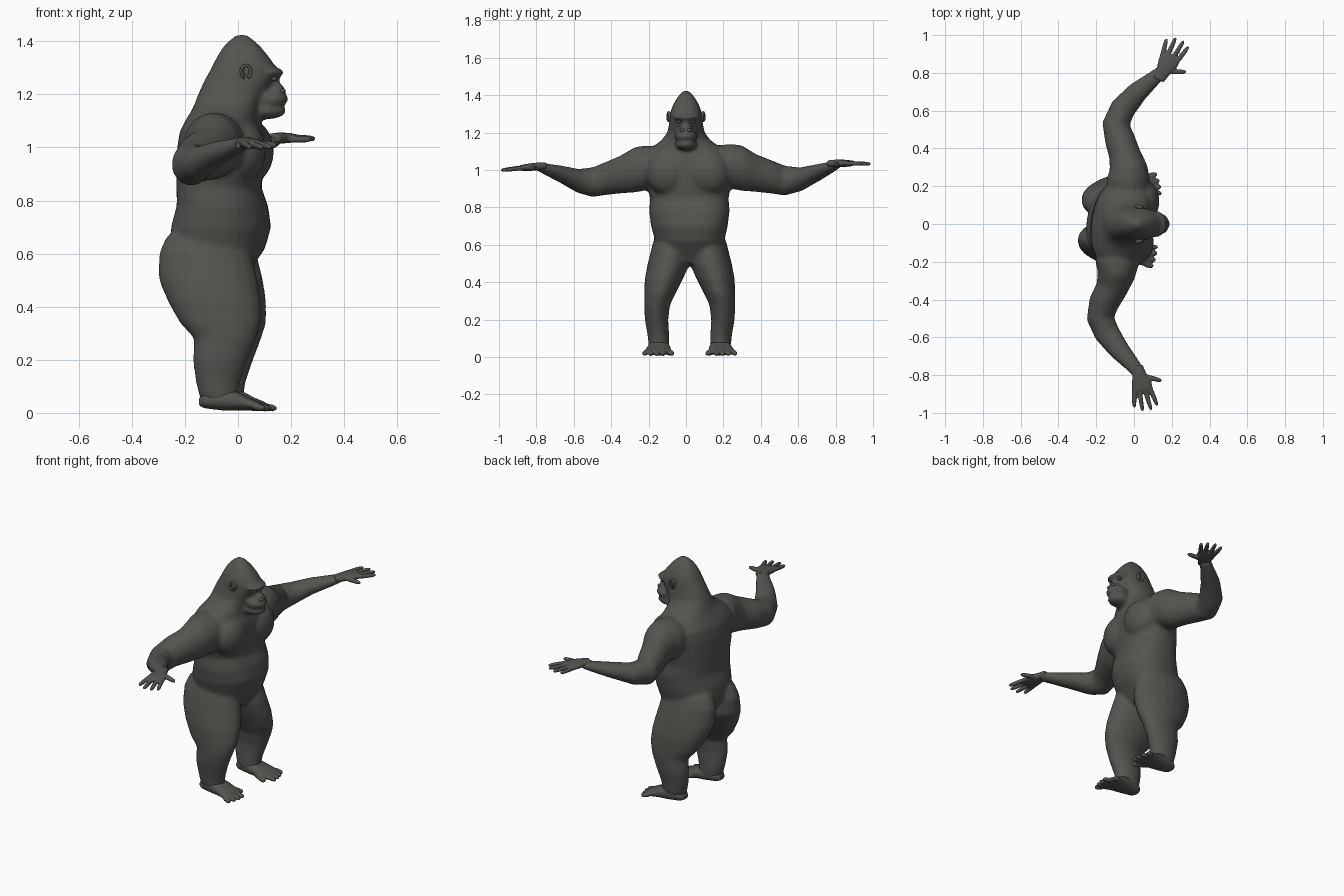
import bpy, bmesh, math
from mathutils import Vector as V, Matrix

FUR = bpy.data.materials.new("dark_grey_fur")
FUR.diffuse_color = (0.088, 0.09, 0.08, 1)


def loft(bm, rings, n=20, p=2.0):
    """Closed skin through rings of (centre, half-axis u, half-axis v)."""
    loops = []
    for c, u, v in rings:
        loop = []
        for i in range(n):
            a = 2 * math.pi * i / n
            ca, sa = math.cos(a), math.sin(a)
            q = lambda t: math.copysign(abs(t) ** (2 / p), t)
            loop.append(bm.verts.new(V(c) + V(u) * q(ca) + V(v) * q(sa)))
        loops.append(loop)
    for a, b in zip(loops, loops[1:]):
        for i in range(n):
            j = (i + 1) % n
            bm.faces.new((a[i], a[j], b[j], b[i]))
    bm.faces.new(loops[0][::-1])
    bm.faces.new(loops[-1])


def ball(bm, c, r):
    m = Matrix.Translation(c) @ Matrix.Diagonal((*r, 1))
    bmesh.ops.create_uvsphere(bm, u_segments=20, v_segments=14, radius=1, matrix=m)


def digit(bm, a, b, r):
    """Finger or toe: tapered rod with a rounded tip."""
    a, b = V(a), V(b)
    d = (b - a).normalized()
    u = d.cross(V((0, 0, 1))).normalized()
    w = u.cross(d)
    steps = ((0, 1), (.5, 1), (.8, .9), (.94, .7), (1, .3))
    loft(bm, [(a.lerp(b, t), u * r * k, w * r * k) for t, k in steps], 10)


def finish(name, bm, voxel=0, smooth=4):
    bmesh.ops.recalc_face_normals(bm, faces=bm.faces)
    me = bpy.data.meshes.new(name)
    bm.to_mesh(me)
    bm.free()
    me.materials.append(FUR)
    ob = bpy.data.objects.new(name, me)
    bpy.context.collection.objects.link(ob)
    bpy.ops.object.select_all(action='DESELECT')
    bpy.context.view_layer.objects.active = ob
    ob.select_set(True)
    if voxel:
        m = ob.modifiers.new("fuse", 'REMESH')
        m.mode, m.voxel_size = 'VOXEL', voxel
        s = ob.modifiers.new("soften", 'SMOOTH')
        s.factor, s.iterations = 0.5, smooth
        for mod in ("fuse", "soften"):
            bpy.ops.object.modifier_apply(modifier=mod)
    bpy.ops.object.shade_smooth()
    return ob


body = bmesh.new()

# Torso, neck and skull: z, back x, front x, half width, centre y
TORSO = [(.50, -.17, .02, .09, .02), (.56, -.21, .06, .165, .02), (.62, -.25, .10, .185, .02),
         (.70, -.25, .122, .205, .018), (.78, -.228, .11, .215, .018), (.85, -.228, .085, .21, .018),
         (.92, -.228, .095, .225, .015), (1.0, -.225, .10, .24, .01), (1.06, -.215, .095, .24, .005),
         (1.11, -.19, .08, .20, 0), (1.16, -.165, .08, .13, 0), (1.20, -.15, .10, .10, 0),
         (1.25, -.128, .135, .09, 0), (1.30, -.10, .145, .085, 0), (1.34, -.08, .118, .074, 0),
         (1.38, -.055, .085, .052, 0), (1.405, -.03, .058, .034, 0), (1.424, -.005, .035, .014, 0)]
loft(body, [(((b + f) / 2, y, z), ((f - b) / 2, 0, 0), (.12 * w if z < 1.15 else 0, w, 0))
            for z, b, f, w, y in TORSO], 28, 2.3)

# Face: brow, upper muzzle, lower jaw, nose
ball(body, (.118, 0, 1.283), (.058, .074, .018))
ball(body, (.122, 0, 1.182), (.068, .062, .036))
ball(body, (.108, 0, 1.138), (.074, .058, .032))
ball(body, (.145, 0, 1.217), (.034, .034, .024))
ball(body, (.135, 0, 1.25), (.026, .018, .035))

# Chest muscles
for s in (1, -1):
    ball(body, (.03 + .015 * s, .012 + .108 * s, .985), (.09, .118, .12))

# Arms: path in plan for each side, with shared height and radii
ARM = [(1.02, .11, .11), (1.02, .115, .12), (1.01, .10, .122), (.985, .084, .102),
       (.965, .08, .09), (.943, .073, .08), (.95, .068, .064), (.985, .056, .046),
       (1.015, .040, .030), (1.03, .034, .022)]
PLAN = {1: [(-.03, .15), (-.03, .24), (-.03, .30), (-.05, .37), (-.075, .45), (-.095, .53),
            (-.06, .61), (.02, .70), (.11, .775), (.15, .81)],
        -1: [(-.085, -.12), (-.09, -.21), (-.095, -.27), (-.12, -.345), (-.16, -.42), (-.178, -.50),
             (-.145, -.575), (-.08, -.665), (0, -.755), (.03, -.80)]}
for s, plan in PLAN.items():
    rings = []
    for i, ((x, y), (z, rh, rz)) in enumerate(zip(plan, ARM)):
        a, b = V(plan[max(i - 1, 0)]), V(plan[min(i + 1, 9)])
        t = (b - a).normalized()
        rings.append(((x, y, z - (.008 if s < 0 else 0)), (t.y * rh, -t.x * rh, 0), (0, 0, rz)))
    loft(body, rings, 20)

# Legs: z, back x, front x, inner y, outer y
LEG = [(.70, -.22, .01, .03, .15), (.66, -.262, .035, .01, .18), (.6, -.288, .06, 0, .20),
       (.5, -.288, .085, 0, .225), (.42, -.255, .097, .035, .24), (.34, -.21, .097, .075, .244),
       (.28, -.155, .078, .105, .244), (.2, -.16, .048, .115, .24), (.12, -.15, .02, .11, .226),
       (.06, -.135, .01, .108, .22), (.035, -.12, .0, .115, .21)]
for s in (1, -1):
    loft(body, [(((b + f) / 2 + .01 * s, .02 + s * (i + o) / 2, z), ((f - b) / 2, 0, 0), (0, (o - i) / 2, 0))
                for z, b, f, i, o in LEG], 20)
finish("body", body, .011, 5)

# Hands: wrist position, pointing direction; the thumb side faces forward
for name, w, f in (("left_hand", (.143, .79, 1.035), (.437, .90, .01)),
                   ("right_hand", (.022, -.78, 1.02), (.186, -.98, -.08))):
    bm = bmesh.new()
    w, f = V(w), V(f).normalized()
    t = V((abs(f.y), -f.x * math.copysign(1, f.y), 0)).normalized()
    at = lambda d, o, h=0: w + f * d + t * o + V((0, 0, h))
    loft(bm, [(at(d, o), t * r, (0, 0, h)) for d, o, r, h in
              ((-.03, 0, .03, .018), (.02, .003, .038, .021), (.06, .006, .052, .02),
               (.1, .004, .056, .016), (.118, .004, .045, .01))], 16, 2.4)
    for base, tip, d in ((-.038, -.056, .185), (-.012, -.016, .212), (.016, .03, .215), (.044, .066, .198)):
        digit(bm, at(.09, base), at(d, tip, -.004), .0125)
    digit(bm, at(.03, .025, -.003), at(.072, .113, -.006), .0135)
    finish(name, bm, .005, 3)

# Feet with four toes and a splayed big toe
FOOT = [(-.137, .165, .042, .025, .015), (-.115, .165, .047, .045, .03), (-.04, .165, .05, .057, .042),
        (.01, .165, .044, .064, .036), (.05, .17, .034, .07, .024), (.085, .176, .027, .066, .017),
        (.1, .176, .024, .055, .010)]
for s, name in ((1, "left_foot"), (-1, "right_foot")):
    bm = bmesh.new()
    put = lambda x, y, z: (x + .01 * s, .02 + s * y, z)
    loft(bm, [(put(x, y, z), (0, w, 0), (0, 0, h)) for x, y, z, w, h in FOOT], 18, 2.3)
    for k, tip in enumerate((.136, .134, .126, .112)):
        y = .142 + .031 * k
        digit(bm, put(.07, y, .026), put(tip, y + .003 * k, .016), .0145)
    digit(bm, put(.02, .12, .03), put(.095, .092, .018), .017)
    finish(name, bm, .006, 3)

# Ears: rim around a small inner fold
for s, name in ((1, "left_ear"), (-1, "right_ear")):
    bm = bmesh.new()
    ball(bm, (.032, s * .082, 1.285), (.012, .008, .018))
    path = []
    for i in range(13):
        a = math.radians(-70 + 320 * i / 12)
        r = V((math.cos(a), 0, math.sin(a)))
        path.append(((.03 + .018 * r.x, s * (.090 - .004 * r.x), 1.285 + .024 * r.z),
                     r * .006, (0, .010, 0)))
    loft(bm, path, 8)
    finish(name, bm)

# Eyes and nostril wings
for s, side in ((1, "left"), (-1, "right")):
    bm = bmesh.new()
    ball(bm, (.136, s * .036, 1.258), (.012, .013, .008))
    finish(side + "_eye", bm)
    bm = bmesh.new()
    ball(bm, (.168, s * .018, 1.212), (.012, .014, .010))
    finish(side + "_nostril", bm)
